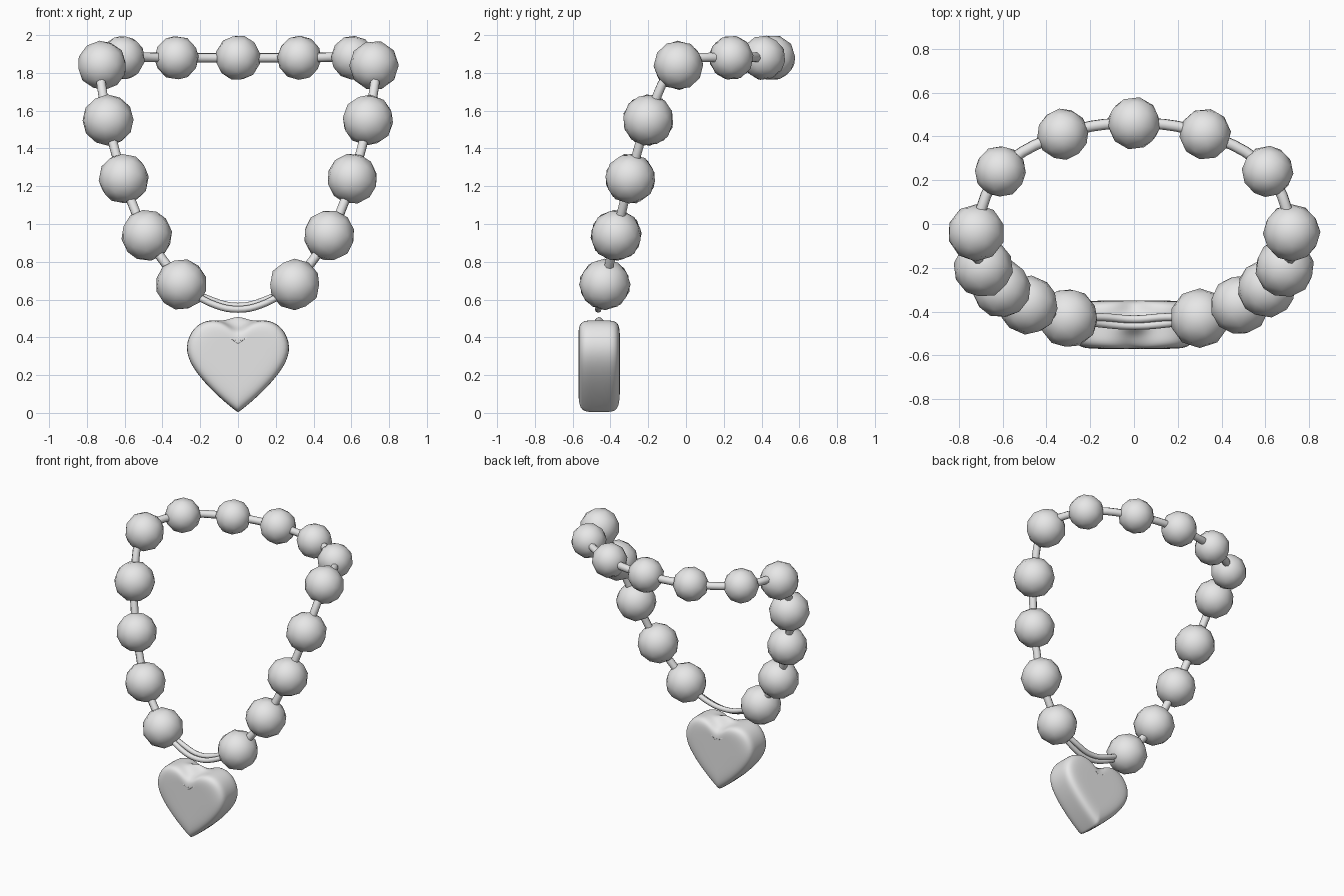
import bpy, bmesh
from mathutils import Vector

cube = bpy.data.objects.get("Cube")
if cube:
    bpy.data.objects.remove(cube, do_unlink=True)

grey = bpy.data.materials.new("light grey")
grey.use_nodes = True
grey.diffuse_color = (0.8, 0.8, 0.8, 1)
grey.node_tree.nodes["Principled BSDF"].inputs["Base Color"].default_value = (0.8, 0.8, 0.8, 1)


def mesh_object(name, bm):
    mesh = bpy.data.meshes.new(name)
    bm.normal_update()
    bm.to_mesh(mesh)
    bm.free()
    mesh.materials.append(grey)
    mesh.shade_smooth()
    obj = bpy.data.objects.new(name, mesh)
    bpy.context.collection.objects.link(obj)
    return obj


def cord(name, points, radius):
    curve = bpy.data.curves.new(name, "CURVE")
    curve.dimensions = "3D"
    curve.bevel_depth = radius
    curve.bevel_resolution = 2
    curve.resolution_u = 5
    curve.materials.append(grey)
    spline = curve.splines.new("BEZIER")
    spline.bezier_points.add(len(points) - 1)
    for bp, p in zip(spline.bezier_points, points):
        bp.co = p
        bp.handle_left_type = bp.handle_right_type = "AUTO"
    obj = bpy.data.objects.new(name, curve)
    bpy.context.collection.objects.link(obj)


# Beads: one side from the pendant up to the back, radius last
side = [(0.30, -0.43, 0.68, 0.135), (0.483, -0.37, 0.94, 0.135),
        (0.605, -0.295, 1.24, 0.133), (0.688, -0.20, 1.55, 0.135),
        (0.72, -0.04, 1.84, 0.13), (0.61, 0.24, 1.88, 0.117),
        (0.325, 0.41, 1.88, 0.117)]
beads = side + [(0, 0.46, 1.88, 0.12)] + [(-x, y, z, r) for x, y, z, r in reversed(side)]
for i, (x, y, z, r) in enumerate(beads):
    bm = bmesh.new()
    bmesh.ops.create_icosphere(bm, subdivisions=2, radius=r * 1.01)
    bead = mesh_object(f"bead_{i + 1}", bm)
    bead.location = (x, y, z)
    bead.rotation_euler = (i * 0.7, i * 0.4, i * 1.1)

# Cord through the beads, and two thin strands above the pendant
cord("necklace_cord", [b[:3] for b in beads], 0.026)
for name, y, z in (("front_strand", -0.465, 0.548), ("back_strand", -0.435, 0.565)):
    cord(name, [(-0.30, -0.43, 0.68), (-0.15, y + 0.01, z + 0.035), (0, y, z),
                (0.15, y + 0.01, z + 0.035), (0.30, -0.43, 0.68)], 0.018)

# Heart pendant: stacked outlines, with the cleft filled by a peak in the middle
half = [(0.07, 0.482), (0.15, 0.497), (0.235, 0.46), (0.285, 0.35),
        (0.245, 0.24), (0.145, 0.125), (0.05, 0.04)]
centre = Vector((0, 0.29))
layers = [(-0.57, 0.45, 0.40), (-0.57, 0.86, 0.41), (-0.545, 0.99, 0.42),
          (-0.50, 1.0, 0.45), (-0.46, 1.0, 0.555), (-0.42, 1.0, 0.45),
          (-0.375, 0.99, 0.42), (-0.35, 0.86, 0.41), (-0.35, 0.45, 0.40)]
bm = bmesh.new()
rings = []
for y, scale, cleft in layers:
    outline = [(0, cleft)] + half + [(0, 0.003)] + [(-x, z) for x, z in reversed(half)]
    ring = []
    for x, z in outline:
        p = centre + (Vector((x, z)) - centre) * scale
        ring.append(bm.verts.new((p.x, y, p.y)))
    rings.append(ring)
crease = bm.edges.layers.float.new("crease_edge")
n = len(rings[0])
for a, b in zip(rings, rings[1:]):
    for i in range(n):
        j = (i + 1) % n
        bm.faces.new((a[i], a[j], b[j], b[i]))
    tip = len(half) + 1
    bm.edges.get((a[tip], b[tip]))[crease] = 0.7
# Caps as strips between mirrored points
for ring in (rings[0], rings[-1]):
    bm.faces.new((ring[0], ring[1], ring[-1]))
    for i in range(1, len(half)):
        bm.faces.new((ring[i], ring[i + 1], ring[n - i - 1], ring[n - i]))
    bm.faces.new((ring[tip - 1], ring[tip], ring[tip + 1]))
bmesh.ops.recalc_face_normals(bm, faces=bm.faces)
heart = mesh_object("heart_pendant", bm)
subdivide = heart.modifiers.new("Smooth", "SUBSURF")
subdivide.levels = subdivide.render_levels = 2
